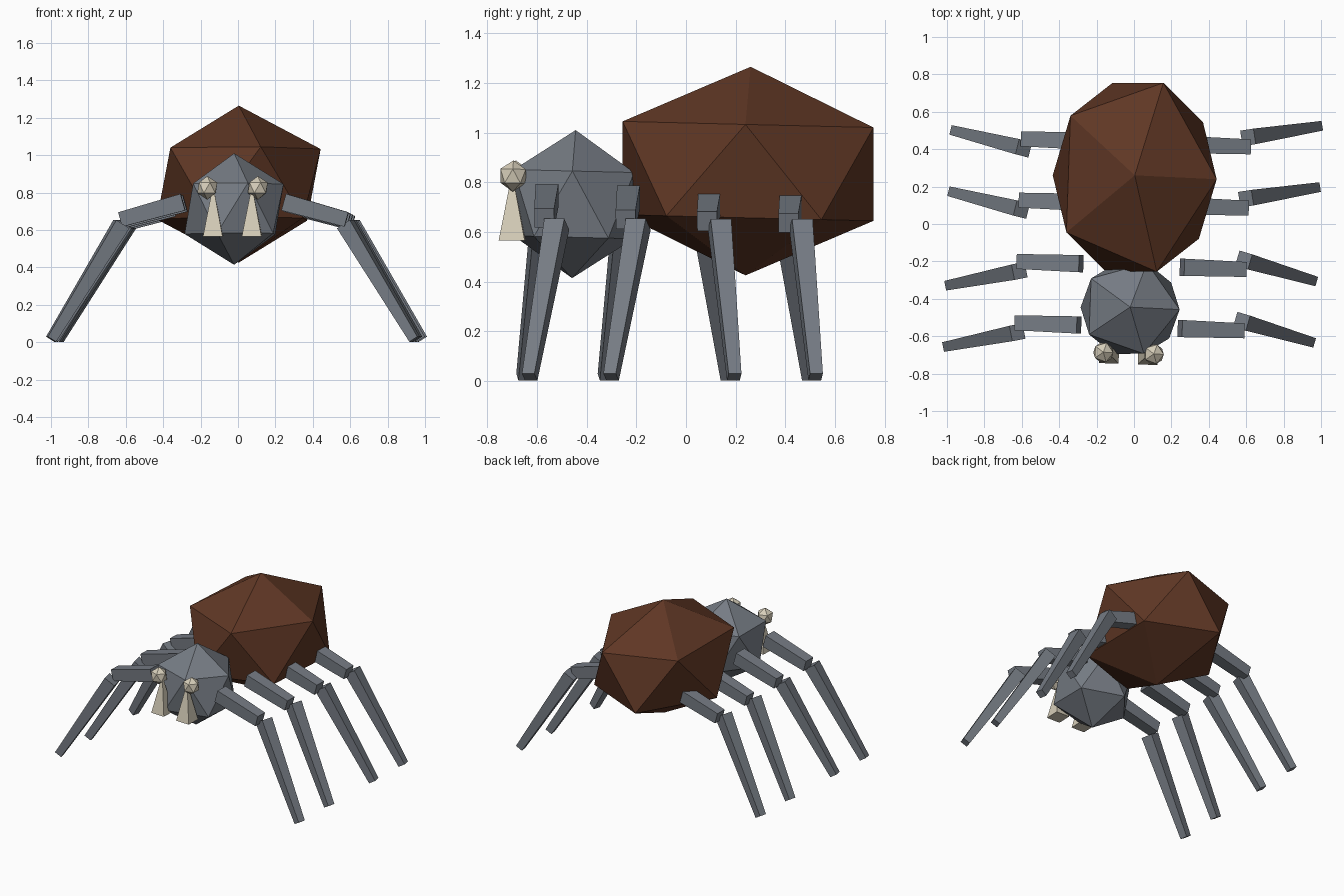
import bpy, bmesh, math
from mathutils import Matrix, Vector

cube = bpy.data.objects.get("Cube")
if cube:
    bpy.data.objects.remove(cube, do_unlink=True)


def material(name, rgb):
    m = bpy.data.materials.new(name)
    m.use_nodes = True
    m.diffuse_color = (*rgb, 1)
    m.node_tree.nodes["Principled BSDF"].inputs["Base Color"].default_value = (*rgb, 1)
    return m


GREY = material("slate grey", (0.18, 0.20, 0.23))
BROWN = material("dark brown", (0.115, 0.038, 0.018))
BONE = material("bone", (0.68, 0.62, 0.49))

# The whole body is turned a touch and sits a hair off centre
TURN = Matrix.Rotation(math.radians(-2), 4, 'Z') @ Matrix.Translation((-0.005, 0, 0))
TILT = Matrix.Rotation(math.radians(-1.4), 4, 'X')


def finish(name, bm, mat):
    bm.transform(TURN)
    bmesh.ops.recalc_face_normals(bm, faces=bm.faces)
    mesh = bpy.data.meshes.new(name)
    bm.to_mesh(mesh)
    bm.free()
    mesh.materials.append(mat)
    ob = bpy.data.objects.new(name, mesh)
    bpy.context.collection.objects.link(ob)


def ball(name, centre, radii, mat):
    bm = bmesh.new()
    bmesh.ops.create_icosphere(bm, subdivisions=1, radius=1)
    bm.transform(Matrix.Translation(centre) @ TILT @ Matrix.Diagonal((*radii, 1)))
    finish(name, bm, mat)


def bar(name, start, end, w0, w1, mat):
    """Tapered square bar between two points."""
    a, b = Vector(start), Vector(end)
    d = (b - a).normalized()
    side = d.cross(Vector((0, 0, 1)))
    side = side.normalized() if side.length > 0.01 else Vector((1, 0, 0))
    up = side.cross(d)
    bm = bmesh.new()
    rings = [[bm.verts.new(p + (side * i + up * j) * w / 2)
              for i, j in ((-1, -1), (1, -1), (1, 1), (-1, 1))]
             for p, w in ((a, w0), (b, w1))]
    for ring in rings:
        bm.faces.new(ring)
    for k in range(4):
        n = (k + 1) % 4
        bm.faces.new((rings[0][k], rings[0][n], rings[1][n], rings[1][k]))
    finish(name, bm, mat)


# Body
ball("abdomen", (0, 0.25, 0.845), (0.49, 0.594, 0.42), BROWN)
ball("head", (0, -0.452, 0.712), (0.296, 0.285, 0.298), GREY)

for s, side in ((1, "left"), (-1, "right")):
    # Face
    ball(f"{side}_eye", (s * 0.135, -0.692, 0.825), (0.06, 0.06, 0.063), BONE)
    bar(f"{side}_fang", (s * 0.104, -0.697, 0.565), (s * 0.104, -0.697, 0.80),
        0.105, 0.015, BONE)
    # Legs, front to back
    for i in range(4):
        y = -0.55 + i * 0.328
        drop = -0.02 * y
        bar(f"{side}_thigh_{i + 1}", (s * 0.27, y, 0.738 + drop),
            (s * 0.605, y, 0.645 + drop), 0.092, 0.08, GREY)
        knee = y + s * 0.05
        foot = y + s * 0.046 + (-0.092 if i < 2 else 0.076)
        bar(f"{side}_shin_{i + 1}", (s * 0.598, knee, 0.631),
            (s * 0.971, foot, 0.016), 0.084, 0.052, GREY)
